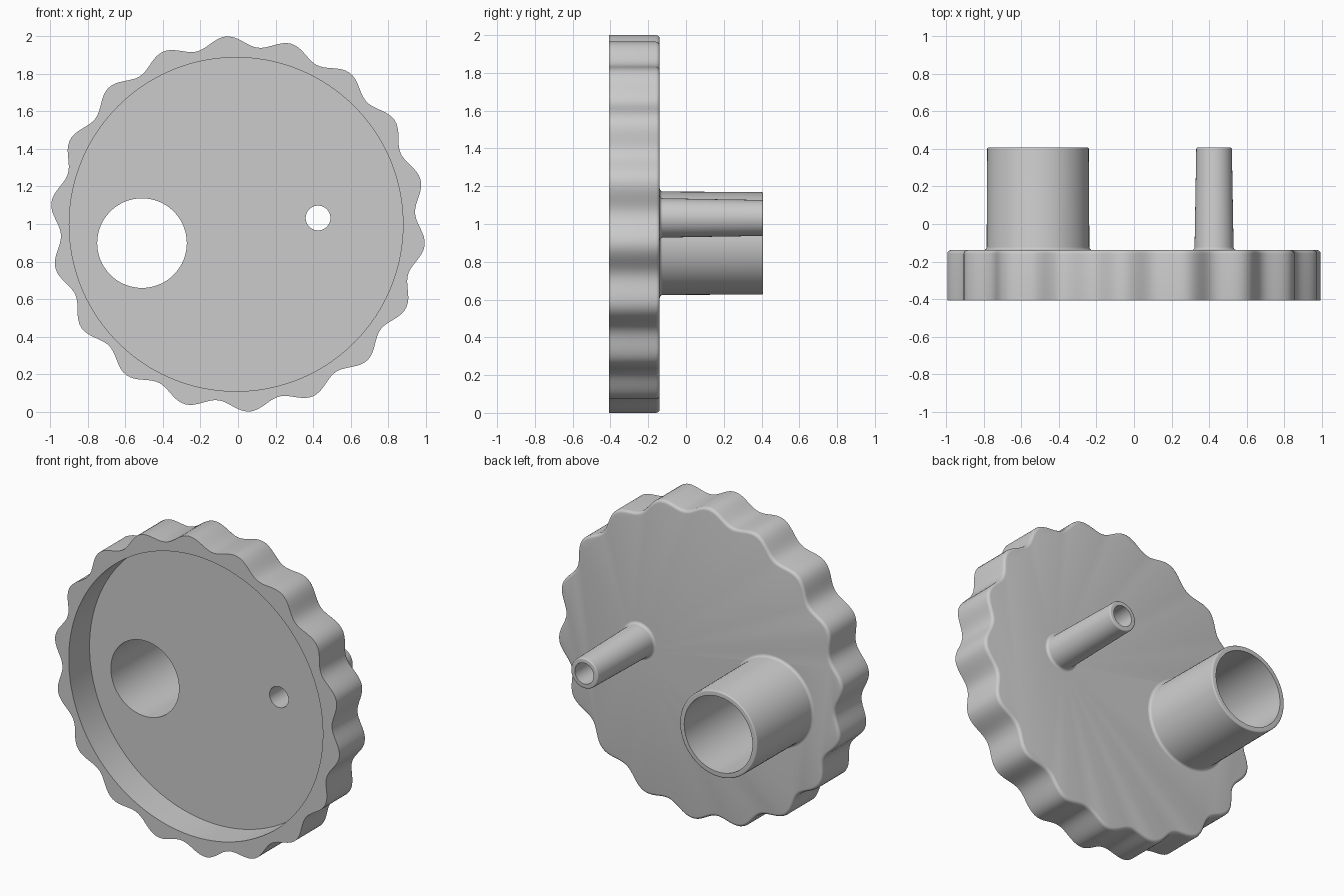
import bpy, bmesh
from math import sin, cos, pi, radians

if "Cube" in bpy.data.objects:
    bpy.data.objects.remove(bpy.data.objects["Cube"])

FRONT, FLOOR, BACK, TIP = -0.408, -0.20, -0.139, 0.408
LOBES, STEPS = 18, 16
N = LOBES * STEPS


def skin(name, rings, cap=False):
    """Bridge successive rings of points, optionally capping both ends."""
    bm = bmesh.new()
    loops = [[bm.verts.new(p) for p in ring] for ring in rings]
    n = len(loops[0])
    for a, b in zip(loops, loops[1:]):
        for i in range(n):
            j = (i + 1) % n
            bm.faces.new((a[i], a[j], b[j], b[i]))
    if cap:
        bm.faces.new(loops[0])
        bm.faces.new(loops[-1])
    bmesh.ops.recalc_face_normals(bm, faces=bm.faces)
    mesh = bpy.data.meshes.new(name)
    bm.to_mesh(mesh)
    bm.free()
    obj = bpy.data.objects.new(name, mesh)
    bpy.context.collection.objects.link(obj)
    return obj


def circle(x, z, r, y, n=64):
    return [(x + r * cos(2 * pi * i / n), y, z + r * sin(2 * pi * i / n)) for i in range(n)]


def scalloped(inset, y):
    pts = []
    for i in range(N):
        a = 2 * pi * i / N
        r = 0.974 + 0.028 * cos(LOBES * (a - radians(93.5))) - inset
        pts.append((r * cos(a), y, 1 + r * sin(a)))
    return pts


def arc(cr, cy, rad, start, end, steps=4):
    """Quarter-round profile points as (radius, y)."""
    return [(cr + rad * cos(radians(start + (end - start) * k / steps)),
             cy + rad * sin(radians(start + (end - start) * k / steps)))
            for k in range(steps + 1)]


def activate(obj):
    bpy.ops.object.select_all(action='DESELECT')
    obj.select_set(True)
    bpy.context.view_layer.objects.active = obj


# Scalloped cap: recess floor, recess wall, front rim, rounded back edge
f = 0.02
rings = [circle(-0.01, 0.998, 0.89, FLOOR, N), circle(-0.01, 0.998, 0.89, FRONT, N),
         scalloped(0, FRONT)]
rings += [scalloped(-r, y) for r, y in arc(-f, BACK - f, f, 0, 90)]
cap = skin("scalloped_cap", rings, cap=True)

# Tubes: x, z, bore radius, outer radius at base, outer radius at tip
tubes = [("wide_tube", -0.512, 0.898, 0.239, 0.274, 0.271),
         ("narrow_tube", 0.427, 1.032, 0.066, 0.104, 0.095)]
parts = [cap]
for name, x, z, bore, base, tip in tubes:
    # Hole through the cap floor
    cutter = skin(name + "_cutter", [circle(x, z, bore, FLOOR - 0.1), circle(x, z, bore, BACK + 0.1)], cap=True)
    cutter.hide_render = True
    mod = cap.modifiers.new("hole", 'BOOLEAN')
    mod.operation, mod.solver, mod.object = 'DIFFERENCE', 'EXACT', cutter
    activate(cap)
    bpy.ops.object.modifier_apply(modifier=mod.name)
    bpy.data.objects.remove(cutter)

    # Tapered wall with a base fillet, rounded lip and straight bore
    fil, lip = 0.016, 0.008
    profile = arc(base + fil, BACK + fil, fil, 270, 180)
    profile += arc(tip - lip, TIP - lip, lip, 0, 90)
    profile += [(bore, TIP), (bore, BACK)]
    parts.append(skin(name, [circle(x, z, r, y) for r, y in profile]))

for obj in parts:
    activate(obj)
    bpy.ops.object.shade_smooth_by_angle(angle=radians(35))
